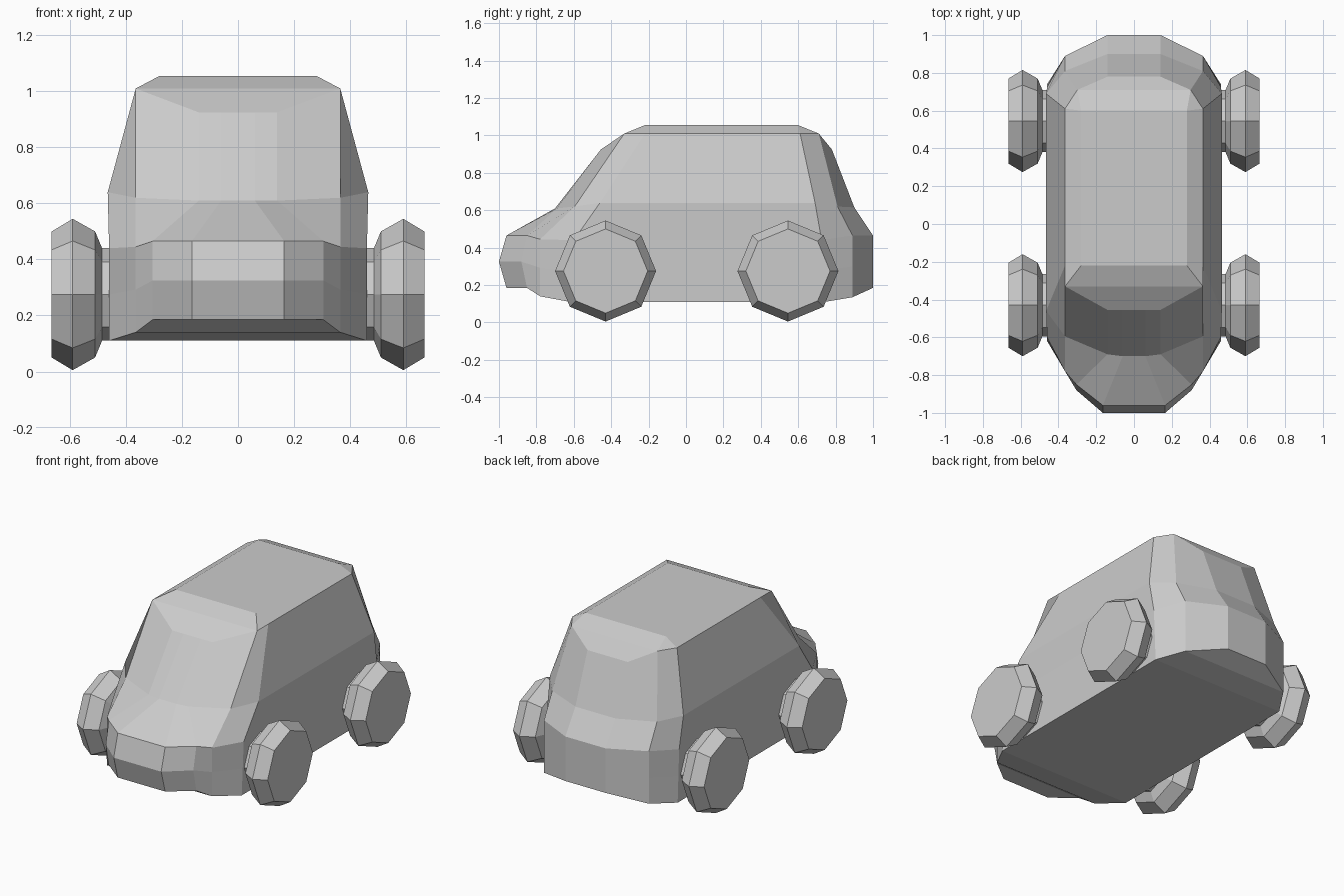
import bpy
import bmesh
from math import cos, sin, pi
from mathutils import Vector

cube = bpy.data.objects.get("Cube")
if cube:
    bpy.data.objects.remove(cube, do_unlink=True)

grey = bpy.data.materials.new("plain grey")
grey.use_nodes = True
colour = (0.6, 0.6, 0.6, 1)
grey.diffuse_color = colour
grey.node_tree.nodes["Principled BSDF"].inputs["Base Color"].default_value = colour


def finish(bm, name):
    """Turn a bmesh into a flat shaded grey object."""
    bmesh.ops.recalc_face_normals(bm, faces=bm.faces[:])
    mesh = bpy.data.meshes.new(name)
    bm.to_mesh(mesh)
    bm.free()
    mesh.materials.append(grey)
    obj = bpy.data.objects.new(name, mesh)
    bpy.context.collection.objects.link(obj)
    return obj


def add_ring(bm, half):
    """Closed loop: left half from nose to tail, then the mirrored right half."""
    left = [bm.verts.new(p) for p in half]
    right = [bm.verts.new((-x, y, z)) for x, y, z in half]
    return left + right[::-1]


def bridge(bm, lower, upper):
    n = len(lower)
    for i in range(n):
        j = (i + 1) % n
        bm.faces.new((lower[i], lower[j], upper[j], upper[i]))


# Half outlines of the body, nose to tail
underside = [(.165, -.96, .185), (.305, -.85, .185), (.365, -.78, .14), (.46, -.62, .11),
             (.46, .74, .11), (.365, .89, .135), (.14, 1, .185)]
bumper_top = [(.165, -.96, .465), (.305, -.85, .465), (.365, -.78, .445), (.46, -.6, .44),
              (.46, .725, .44), (.365, .89, .465), (.14, 1, .465)]
belt = [(.06, -.7, .61), (.14, -.69, .61), (.365, -.595, .62), (.465, -.46, .64),
        (.465, .69, .64), (.365, .81, .62), (.14, .9, .615)]
shoulder = [(.06, -.455, .925), (.14, -.455, .925), (.365, -.33, 1.01), (.365, -.22, 1.01),
            (.365, .61, 1.01), (.3, .71, 1.01), (.14, .78, .925)]

# Bumper bulge halfway up, pushed forward at the nose
bulge = [(Vector(a) + Vector(b)) / 2 for a, b in zip(underside, bumper_top)]
for point, push in zip(bulge, (.04, .03)):
    point.y -= push

# Body shell
bm = bmesh.new()
rings = [add_ring(bm, h) for h in (underside, bulge, bumper_top, belt, shoulder)]
for lower, upper in zip(rings, rings[1:]):
    bridge(bm, lower, upper)


def span(ring, i, j):
    """Face joining two left points to their mirrored right points."""
    bm.faces.new((ring[i], ring[j], ring[-1 - j], ring[-1 - i]))


# Floor
for i in range(6):
    span(rings[0], i, i + 1)

# Roof: end slopes, then a raised flat panel with bevelled edges
top = rings[-1]
for i in (0, 1, 5):
    span(top, i, i + 1)
panel = add_ring(bm, [(.28, -.22, 1.055), (.28, .6, 1.055)])
bm.faces.new(panel)
front_l, back_l, back_r, front_r = panel
bm.faces.new((top[2], top[-3], front_r, front_l))
bm.faces.new((top[5], top[-6], back_r, back_l))
for side, front, back in ((top, front_l, back_l), (top[::-1], front_r, back_r)):
    bm.faces.new((side[2], side[3], front))
    bm.faces.new((side[3], side[4], back, front))
    bm.faces.new((side[4], side[5], back))
finish(bm, "car_body")

# Wheels: eight sided revolved profile of (x, radius), with the hub stub inside
profile = [(.44, .165), (.485, .165), (.51, .225), (.59, .27), (.665, .225)]
sides = 8


def wheel(name, sign, y):
    bm = bmesh.new()
    loops = []
    for x, r in profile:
        angles = [2 * pi * k / sides for k in range(sides)]
        loops.append([bm.verts.new((sign * x, y + r * cos(a), .275 + r * sin(a)))
                      for a in angles])
    for inner, outer in zip(loops, loops[1:]):
        bridge(bm, inner, outer)
    bm.faces.new(loops[0])
    bm.faces.new(loops[-1])
    finish(bm, name)


for end, y in (("front", -.43), ("rear", .545)):
    for hand, sign in (("left", 1), ("right", -1)):
        wheel(f"{end}_{hand}_wheel", sign, y)
